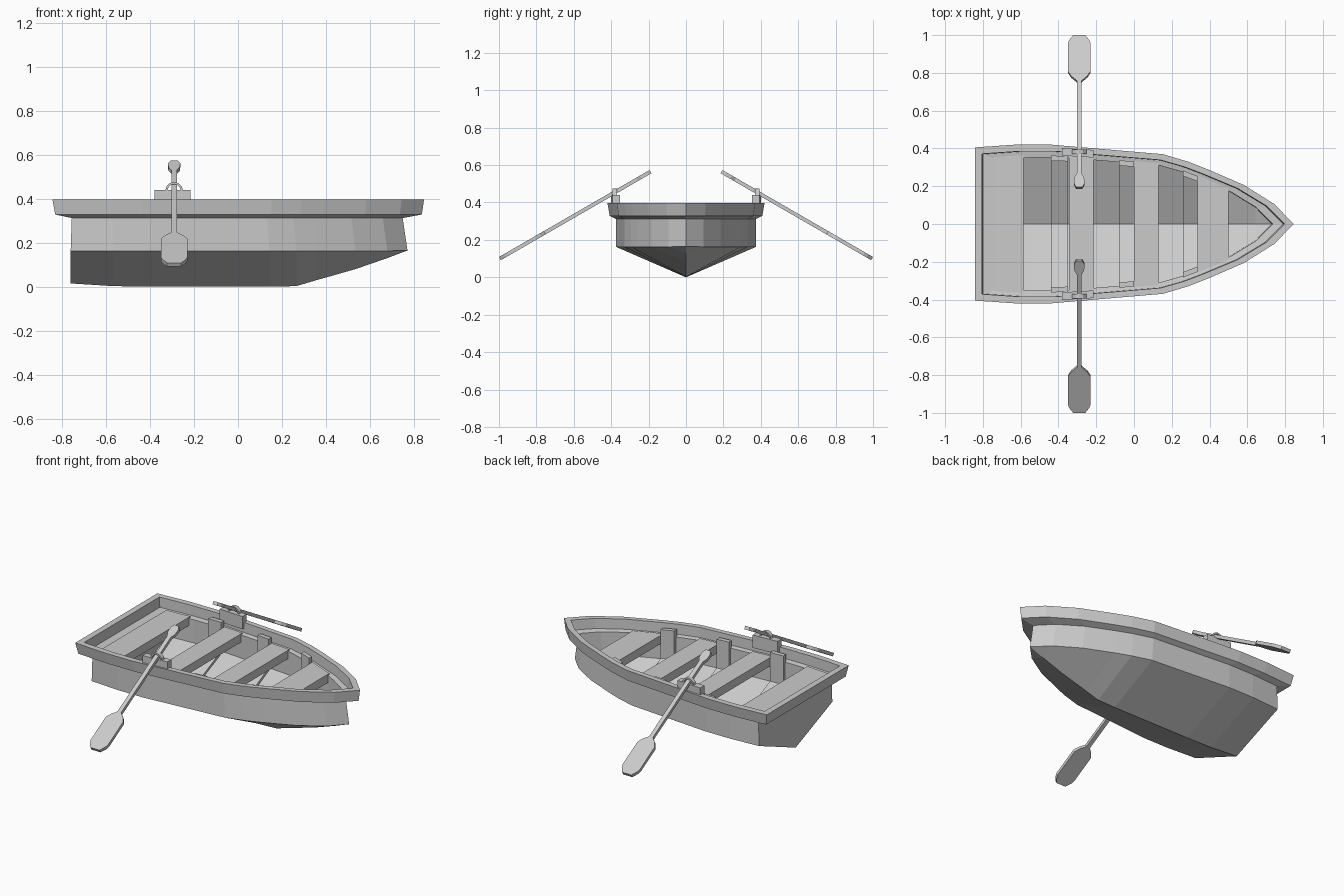
import bpy, bmesh, math

if "Cube" in bpy.data.objects:
    bpy.data.objects.remove(bpy.data.objects["Cube"])

# Shared plan outline of the boat: position along length, half width
T = [0, 0, .125, .24, .59, .67, .73, .845, .94, 1]
W = [0, .965, 1, 1, .88, .785, .69, .49, .25, 0]
KEEL = [.015, .015, .003, 0, 0, .003, .03, .08, .13, .165]


def obj(name, bm, mirror=False):
    bmesh.ops.remove_doubles(bm, verts=bm.verts, dist=1e-5)
    bmesh.ops.recalc_face_normals(bm, faces=bm.faces)
    me = bpy.data.meshes.new(name)
    bm.to_mesh(me)
    bm.free()
    ob = bpy.data.objects.new(name, me)
    bpy.context.collection.objects.link(ob)
    if mirror:
        m = ob.modifiers.new("mirror", 'MIRROR')
        m.use_axis = (False, True, False)
    return ob


def prism(name, a, b, mirror=False):
    """Solid between two matching closed outlines."""
    bm = bmesh.new()
    va = [bm.verts.new(p) for p in a]
    vb = [bm.verts.new(p) for p in b]
    bm.faces.new(va)
    bm.faces.new(vb[::-1])
    n = len(va)
    for i in range(n):
        j = (i + 1) % n
        bm.faces.new((va[i], va[j], vb[j], vb[i]))
    return obj(name, bm, mirror)


def interp(t, ys):
    for i in range(1, len(T) - 1):
        if t <= T[i + 1]:
            f = (t - T[i]) / (T[i + 1] - T[i])
            return ys[i] + f * (ys[i + 1] - ys[i])
    return ys[-1]


def half_width(x, x0, x1, w):
    return w * interp((x - x0) / (x1 - x0), W)


# Hull shell with gunwale: stern x, bow x, half width, height
levels = [(-.76, .77, .375, .163), (-.755, .748, .375, .312),
          (-.83, .835, .408, .328), (-.843, .845, .42, .397),
          (-.805, .797, .385, .397), (-.80, .79, .383, .335),
          (-.725, .735, .352, .33), (-.725, .73, .352, .185)]
rows = [[(-.76 + 1.53 * t, 0, k) for t, k in zip(T, KEEL)]]
rows += [[(a + (b - a) * t, w * k, z) for t, k in zip(T, W)] for a, b, w, z in levels]
rows += [[(-.725 + 1.455 * t, 0, .03 + k * .155 / .165) for t, k in zip(T, KEEL)]]
bm = bmesh.new()
grid = [[bm.verts.new(p) for p in r] for r in rows]
for r, s in zip(grid, grid[1:]):
    for i in range(len(T) - 1):
        bm.faces.new((r[i], r[i + 1], s[i + 1], s[i]))
obj("hull", bm, True)

# Seats, tapered to follow the hull
seats = {"stern_seat": (-.745, -.585), "rowing_seat": (-.345, -.215),
         "middle_seat": (0, .13), "bow_seat": (.335, .5)}
for name, (x0, x1) in seats.items():
    a, b = (half_width(x, -.76, .76, .366) for x in (x0, x1))
    plan = [(x0, -a), (x1, -b), (x1, b), (x0, a)]
    prism(name, [(x, y, .285) for x, y in plan], [(x, y, .338) for x, y in plan])


# Ribs: U-shaped frames across floor and up the sides
def rib_section(x):
    w = half_width(x, -.725, .73, .352)
    k = .03 + interp((x + .725) / 1.455, KEEL) * .94
    right = [(w + .01, .375), (w + .01, .18)]
    inner = [(w - .018, .195), (w - .018, .375)]
    pts = right + [(0, k - .005)] + [(-y, z) for y, z in right[::-1]]
    pts += [(-y, z) for y, z in inner[::-1]] + [(0, k + .012)] + inner
    return [(x, y, z) for y, z in pts]


for name, x0, x1 in (("stern_rib", -.44, -.35), ("middle_rib", -.08, 0), ("bow_rib", .26, .335)):
    prism(name, rib_section(x0), rib_section(x1))

# Oarlock blocks on the gunwale
plan = [(-.38, .362), (-.215, .352), (-.215, .392), (-.38, .402)]
prism("oarlock_block", [(x, y, .36) for x, y in plan],
      [(x, y, .44) for x, y in plan], True)

# Oarlock arches
arc = [(r * math.cos(a), r * math.sin(a))
       for r, angs in ((.04, range(7)), (.03, range(6, -1, -1)))
       for a in (math.pi * i / 6 for i in angs)]
prism("oarlock_arch", [(-.29 + x, .37, .436 + z) for x, z in arc],
      [(-.29 + x, .394, .436 + z) for x, z in arc], True)

# Oars: flat profile (distance from blade tip, half width), tilted 30 degrees
prof = [(0, .032), (.03, .053), (.05, .06), (.22, .06), (.25, .042), (.277, .013),
        (.845, .013), (.87, .026), (.905, .028), (.93, .016)]
outline = [(-.29 + w, s) for s, w in prof] + [(-.29 - w, s) for s, w in prof[::-1]]
c, sn = math.cos(math.pi / 6), .5


def tilt(h):
    return [(x, .995 - s * c + h * sn, .10 + s * sn + h * c) for x, s in outline]


prism("oar", tilt(-.01), tilt(.01), True)
